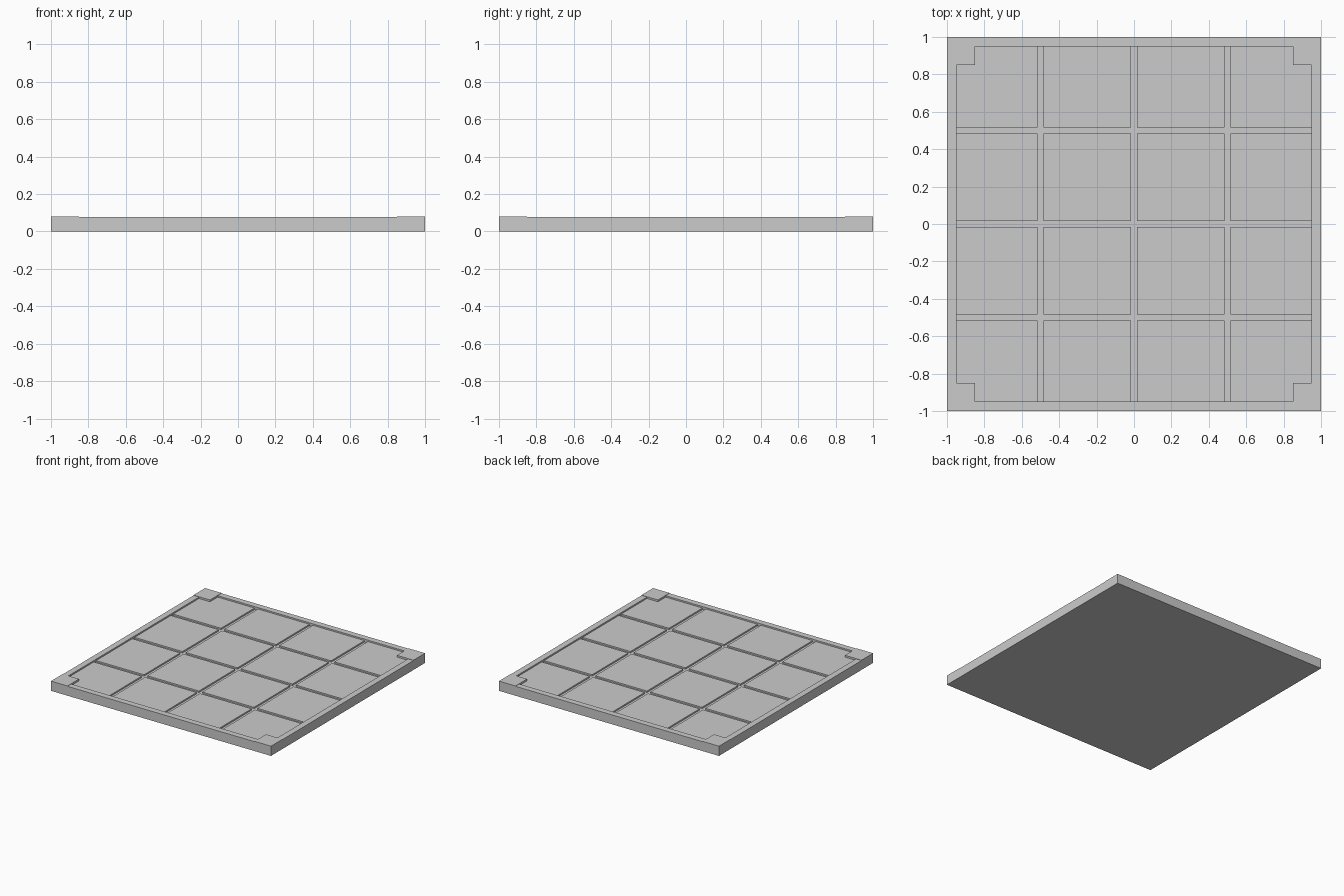
import bpy

if "Cube" in bpy.data.objects:
    bpy.data.objects.remove(bpy.data.objects["Cube"])


def box(name, x0, x1, y0, y1, z0, z1):
    """Axis-aligned box given by its limits."""
    bpy.ops.mesh.primitive_cube_add(size=1, location=((x0 + x1) / 2, (y0 + y1) / 2, (z0 + z1) / 2))
    ob = bpy.context.object
    ob.name = name
    ob.scale = (x1 - x0, y1 - y0, z1 - z0)
    bpy.ops.object.transform_apply(location=False, rotation=False, scale=True)
    return ob


BASE, TILE, RIM, CORNER = 0.053, 0.065, 0.077, 0.08

# Base slab
box("base_slab", -1, 1, -1, 1, 0, BASE)

# Raised floor tiles, separated by narrow grooves and clipped by the rim
half = 0.235
for i in range(4):
    for j in range(4):
        cx, cy = -0.75 + 0.5 * i, -0.75 + 0.5 * j
        box(f"floor_tile_{i}_{j}",
            max(cx - half, -0.95), min(cx + half, 0.95),
            max(cy - half, -0.95), min(cy + half, 0.95), BASE, TILE)

# Border rim and corner plates
for s, side in ((-1, "low"), (1, "high")):
    a, b = sorted((0.95 * s, s))
    box(f"rim_x_{side}", a, b, -0.85, 0.85, BASE, RIM)
    box(f"rim_y_{side}", -0.85, 0.85, a, b, BASE, RIM)
    c, d = sorted((0.85 * s, s))
    for t, end in ((-1, "front"), (1, "back")):
        e, f = sorted((0.85 * t, t))
        box(f"corner_plate_{side}_{end}", c, d, e, f, BASE, CORNER)
